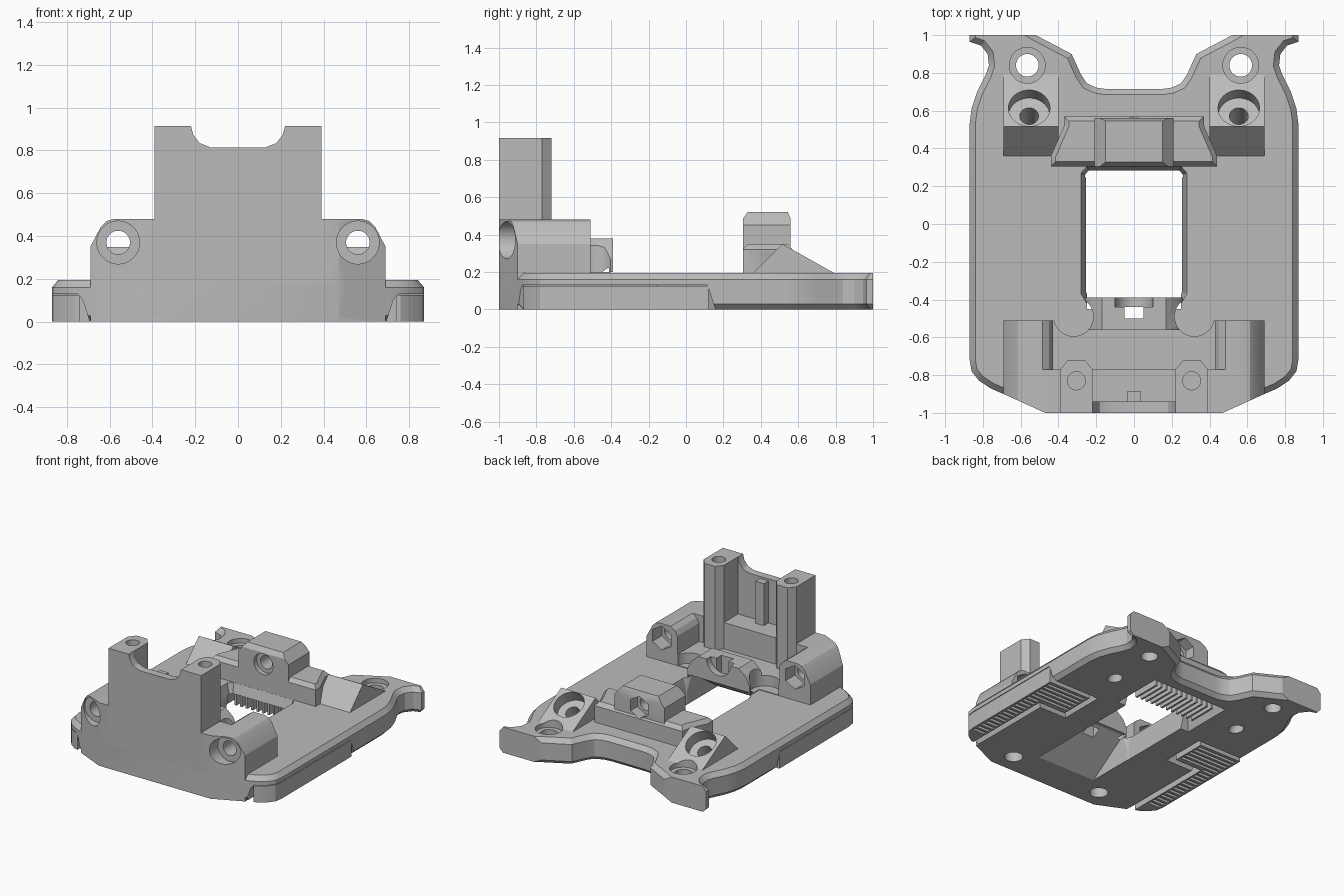
import bpy, bmesh, math
from mathutils import Matrix, Vector

cube = bpy.data.objects.get("Cube")
if cube:
    bpy.data.objects.remove(cube, do_unlink=True)

grey = bpy.data.materials.new("plain_grey")
grey.use_nodes = True
colour = (0.5, 0.5, 0.5, 1)
grey.diffuse_color = colour
grey.node_tree.nodes["Principled BSDF"].inputs["Base Color"].default_value = colour


def layered(name, rings):
    """Closed solid through matching rings of 3D points."""
    bm = bmesh.new()
    loops = [[bm.verts.new(p) for p in ring] for ring in rings]
    n = len(loops[0])
    for low, high in zip(loops, loops[1:]):
        for i in range(n):
            j = (i + 1) % n
            bm.faces.new((low[i], low[j], high[j], high[i]))
    bm.faces.new(loops[0][::-1])
    bm.faces.new(loops[-1])
    bmesh.ops.recalc_face_normals(bm, faces=bm.faces)
    mesh = bpy.data.meshes.new(name)
    bm.to_mesh(mesh)
    bm.free()
    mesh.materials.append(grey)
    ob = bpy.data.objects.new(name, mesh)
    bpy.context.collection.objects.link(ob)
    return ob


def prism(name, pts, lo, hi, axis="z"):
    place = {"z": lambda a, b, t: (a, b, t),
             "y": lambda a, b, t: (a, t, b),
             "x": lambda a, b, t: (t, a, b)}[axis]
    return layered(name, [[place(a, b, t) for a, b in pts] for t in (lo, hi)])


def rect(x0, x1, y0, y1):
    return [(x0, y0), (x1, y0), (x1, y1), (x0, y1)]


def box(name, x0, x1, y0, y1, z0, z1):
    return prism(name, rect(x0, x1, y0, y1), z0, z1)


def circle(a, b, r, n=32):
    return [(a + r * math.cos(math.tau * (i + .5) / n),
             b + r * math.sin(math.tau * (i + .5) / n)) for i in range(n)]


def mirrored(half):
    return half + [(-x, y) for x, y in reversed(half)]


def inset(pts, d):
    """Move a counter-clockwise outline inward by d."""
    out = []
    for i, p in enumerate(pts):
        p = Vector(p)
        e1 = (p - Vector(pts[i - 1])).normalized()
        e2 = (Vector(pts[(i + 1) % len(pts)]) - p).normalized()
        n = Vector((-e1.y - e2.y, e1.x + e2.x)).normalized()
        out.append(p + n * d / max(.5, n.dot(Vector((-e1.y, e1.x)))))
    return out


def tapered(name, pts, steps):
    return layered(name, [[(x, y, z) for x, y in inset(pts, d)] for z, d in steps])


def combine(body, other, operation):
    mod = body.modifiers.new("combine", "BOOLEAN")
    mod.operation, mod.object, mod.solver = operation, other, "EXACT"
    bpy.context.view_layer.objects.active = body
    bpy.ops.object.modifier_apply(modifier=mod.name)
    bpy.data.objects.remove(other, do_unlink=True)


# Base plate with chamfered rims, wavy back and trimmed straight back edge
outline = mirrored([
    (.47, -1), (.69, -.9), (.76, -.87), (.82, -.83), (.86, -.78), (.87, -.72),
    (.87, .53), (.86, .61), (.83, .7), (.785, .79), (.768, .84), (.775, .9),
    (.81, .945), (.87, .965), (.87, 1.06), (.62, 1.06), (.52, 1), (.33, .9),
    (.28, .79), (.25, .745), (.2, .722), (.15, .715)])
body = tapered("bracket_body", outline,
               [(0, .03), (.03, 0), (.16, 0), (.195, .03)])
combine(body, box("back_trim", -1, 1, 1, 1.2, -.1, .5), "DIFFERENCE")

# Front block: rounded shoulders trimmed to the angled corners
block = prism("front_block", mirrored([
    (.69, 0), (.69, .35), (.64, .445), (.615, .47), (.58, .48)]), -1, -.51, "y")
combine(block, prism("corner_trim", mirrored([
    (.47, -1), (.69, -.9), (.7, -.4)]), -.1, .6), "INTERSECT")
combine(block, prism("floor_pocket", mirrored([
    (.43, .28), (.43, .42), (.45, .455), (.5, .49)]), -.77, -.4, "y"), "DIFFERENCE")
combine(body, block, "UNION")

# Tower: front wall with curved dip, two pillars and a centre rib
wall = prism("tower_wall", mirrored([
    (.39, .2), (.39, .915), (.22, .915), (.21, .875), (.18, .835), (.13, .815)]),
    -1, -.94, "y")
combine(body, wall, "UNION")
for s in (-1, 1):
    combine(body, prism("pillar", [(s * x, y) for x, y in (
        (.22, -1), (.39, -1), (.39, -.77), (.35, -.72), (.26, -.72), (.22, -.77))],
        .2, .915), "UNION")
combine(body, box("tower_rib", -.035, .035, -.95, -.885, .2, .8), "UNION")

# Saddle behind the front block
combine(body, prism("saddle", mirrored([
    (.26, .02), (.26, .27), (.23, .33), (.17, .38)]), -.56, -.39, "y"), "UNION")

# Rear ramps
for s in (-1, 1):
    lo, hi = sorted((s * .40, s * .69))
    combine(body, prism("ramp", [
        (.34, .1), (.355, .19), (.515, .35), (.8, .19), (.8, .1)], lo, hi, "x"), "UNION")

# Rear bridge with a raised chamfered middle
combine(body, tapered("rear_bridge", mirrored([
    (.44, .305), (.44, .36), (.37, .52), (.37, .57)]),
    [(.1, 0), (.32, 0), (.35, .025)]), "UNION")
peak = prism("bridge_peak", mirrored([
    (.21, .1), (.21, .45), (.15, .52)]), .305, .56, "y")
combine(peak, prism("peak_trim", [
    (.305, 0), (.56, 0), (.56, .485), (.54, .53), (.335, .53), (.305, .485)],
    -.5, .5, "x"), "INTERSECT")
combine(body, peak, "UNION")

# Openings: centre window, its underside recess and the sloping underside pocket
cuts = [
    tapered("window", mirrored([
        (.25, -.42), (.28, -.37), (.28, .27), (.25, .304)]),
        [(-.05, .027), (.1, .027), (.195, 0), (.2, 0)]),
    tapered("rear_recess", rect(-.33, .33, .2, .62), [(-.02, 0), (.12, .05)]),
    prism("slope_pocket", [(-.76, -.02), (-.74, 0), (-.42, .22), (-.3, .22),
                           (-.3, -.02)], -.25, .25, "x"),
    box("saddle_slot", -.05, .05, -.5, -.44, .1, .5),
    prism("saddle_notch", circle(0, .38, .1), -.44, -.3, "y"),
    prism("bridge_hole", circle(0, .4, .05), .2, .7, "y"),
    prism("bridge_hole_wide", circle(0, .4, .08), .2, .34, "y"),
    prism("bridge_nut", circle(0, .4, .085, 6), .48, .7, "y"),
]
for s in (-1, 1):
    # Vertical holes and the screw tunnels through the shoulders
    cuts += [
        prism("pillar_hole", circle(s * .305, -.83, .048), .55, 1),
        prism("base_hole", circle(s * .39, -.85, .065), -.1, .15),
        prism("floor_recess", circle(s * .32, -.49, .105), .2, .4),
        prism("back_hole", circle(s * .565, .84, .06), -.1, .4),
        prism("back_hole_wide", circle(s * .565, .84, .095), .16, .4),
        prism("tunnel", circle(s * .56, .37, .055), -1.1, -.4, "y"),
        prism("tunnel_wide", circle(s * .56, .37, .1), -1.1, -.9, "y"),
        prism("tunnel_nut", circle(s * .56, .37, .09, 6), -.62, -.4, "y"),
    ]
    # Tilted screw holes, square to the ramps
    for r, lo, hi in ((.05, -.5, .3), (.11, -.06, .3)):
        hole = prism("tilted_hole", circle(0, 0, r), lo, hi)
        hole.data.transform(Matrix.Translation((s * .555, .6, .27))
                            @ Matrix.Rotation(math.radians(-29), 4, "X"))
        cuts.append(hole)
    # Side recesses with sloping walls
    shape = [(.69, -.92), (.95, -.92), (.95, .16), (.46, .16), (.46, -.2), (.69, -.2)]
    recess = tapered("side_recess", shape, [(-.01, 0), (.13, .045)])
    recess.data.transform(Matrix.Scale(s, 4, (1, 0, 0)))
    if s < 0:
        recess.data.flip_normals()
    cuts.append(recess)
for cutter in cuts:
    combine(body, cutter, "DIFFERENCE")

# Ribbed pads set into the side recesses
pads = []
for s in (-1, 1):
    pts = [(.74, -.87), (.76, -.87), (.82, -.83), (.86, -.78), (.87, -.72),
           (.87, .12), (.51, .12), (.51, -.15), (.74, -.15)]
    pad = prism("left_pad" if s > 0 else "right_pad",
                [(s * x, y) for x, y in pts], .0, .125)
    y = -.74
    while y < .09:
        inner = .52 if y > -.14 else .75
        lo, hi = sorted((s * inner, s * .855))
        combine(pad, box("groove", lo, hi, y, y + .025, -.05, .1), "DIFFERENCE")
        y += .045
    pads.append(pad)

# Thin ribs under the rear bridge
for i in range(12):
    x = -.26 + i * .046
    pads.append(box("bridge_rib", x, x + .016, .33, .55, .01, .125))

for ob in [body] + pads:
    bpy.ops.object.select_all(action="DESELECT")
    ob.select_set(True)
    bpy.context.view_layer.objects.active = ob
    bpy.ops.object.shade_smooth_by_angle(angle=math.radians(25))
